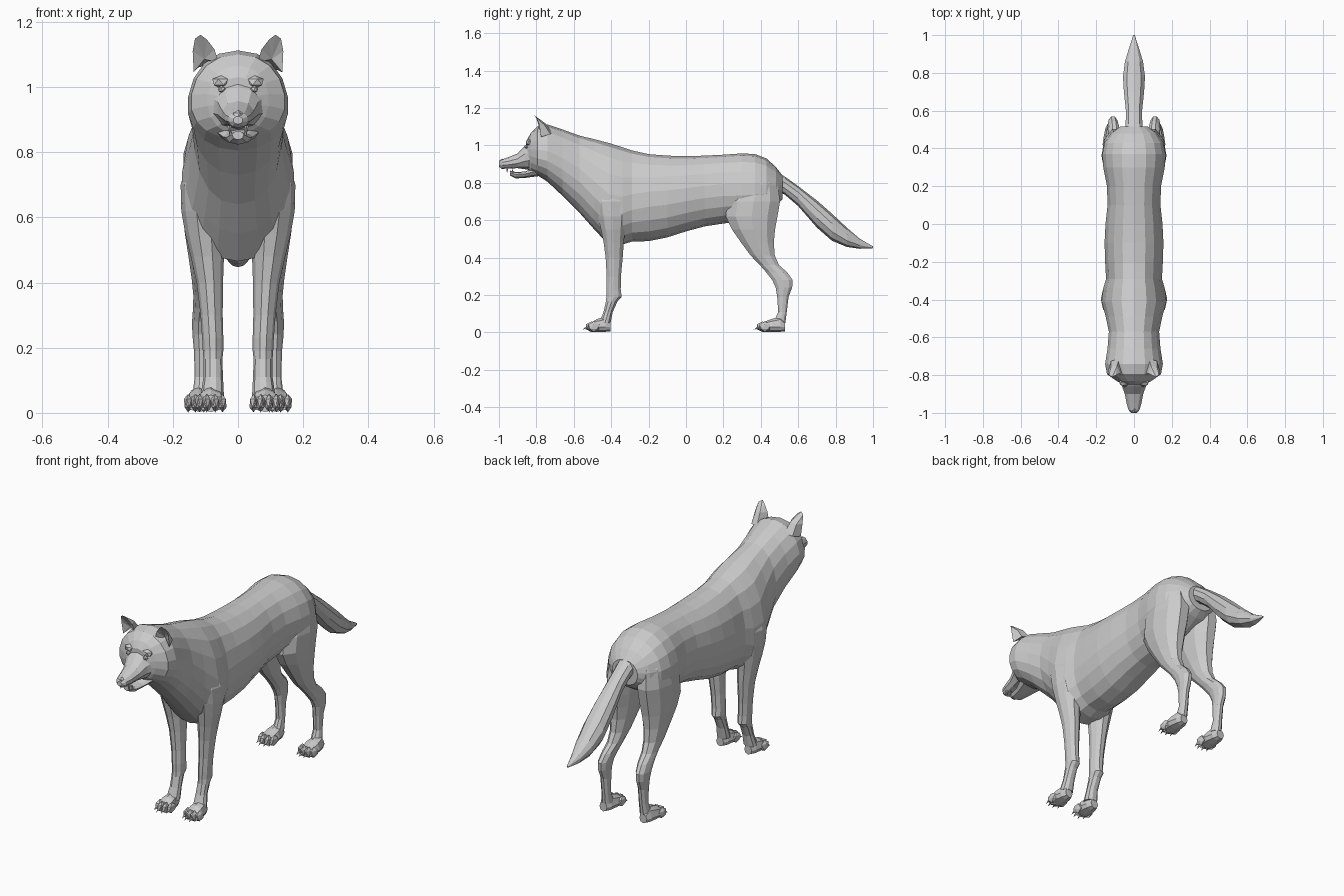
import bpy, bmesh, math
from mathutils import Vector, Matrix


def make_object(name, bm, mirror=False):
    bmesh.ops.recalc_face_normals(bm, faces=bm.faces[:])
    mesh = bpy.data.meshes.new(name)
    bm.to_mesh(mesh)
    bm.free()
    ob = bpy.data.objects.new(name, mesh)
    bpy.context.scene.collection.objects.link(ob)
    if mirror:
        ob.modifiers.new("mirror", "MIRROR").use_mirror_merge = False
    return ob


def loft(bm, rings):
    """Skin closed rings of points and cap both ends."""
    loops = [[bm.verts.new(p) for p in ring] for ring in rings]
    n = len(loops[0])
    for a, b in zip(loops, loops[1:]):
        for i in range(n):
            j = (i + 1) % n
            bm.faces.new((a[i], a[j], b[j], b[i]))
    bm.faces.new(loops[0])
    bm.faces.new(loops[-1])


def egg_ring(y, top, mid, bottom, w, n, cx=0.0):
    """Upright egg-shaped section, widest at height mid."""
    ring = []
    for i in range(n):
        a = 2 * math.pi * i / n
        s, c = math.sin(a), math.cos(a)
        h = top - mid if c > 0 else mid - bottom
        ring.append((cx + w * math.copysign(abs(s) ** 0.9, s), y, mid + h * c))
    return ring


def flat_ring(z, y0, y1, x0, x1, n=10):
    """Level oval section of a leg."""
    return [((x0 + x1) / 2 + (x1 - x0) / 2 * math.cos(2 * math.pi * i / n),
             (y0 + y1) / 2 + (y1 - y0) / 2 * math.sin(2 * math.pi * i / n), z)
            for i in range(n)]


def blob(bm, center, size, sub=1):
    m = Matrix.Translation(center) @ Matrix.Diagonal((*size, 1))
    bmesh.ops.create_icosphere(bm, subdivisions=sub, radius=1, matrix=m)


def cone(bm, base, tip, r):
    base, tip = Vector(base), Vector(tip)
    d = tip - base
    m = Matrix.Translation((base + tip) / 2) @ d.to_track_quat("Z", "Y").to_matrix().to_4x4()
    bmesh.ops.create_cone(bm, cap_ends=True, segments=5, radius1=r, radius2=0,
                          depth=d.length, matrix=m)


def egg_part(name, sections, n):
    bm = bmesh.new()
    loft(bm, [egg_ring(*s, n) for s in sections])
    return make_object(name, bm)


# Trunk, neck and skull: y, top, widest height, bottom, half width
egg_part("body", [
    (-.85, 1.03, .96, .875, .06), (-.83, 1.065, .96, .855, .095),
    (-.795, 1.10, .95, .84, .145), (-.74, 1.112, .94, .805, .155),
    (-.66, 1.085, .90, .73, .142), (-.57, 1.052, .84, .64, .135),
    (-.49, 1.033, .76, .55, .152), (-.41, 1.012, .68, .465, .174),
    (-.34, .99, .67, .47, .165), (-.29, .973, .69, .485, .15),
    (-.2, .953, .71, .488, .155), (-.1, .945, .72, .508, .158),
    (0, .942, .735, .54, .153), (.1, .945, .75, .567, .142),
    (.2, .95, .76, .582, .145), (.3, .957, .76, .595, .165),
    (.37, .953, .76, .62, .17), (.43, .93, .76, .65, .158),
    (.48, .885, .77, .68, .125), (.515, .84, .775, .71, .075)], 18)

# Muzzle and lower jaw, held slightly open
egg_part("muzzle", [
    (-.80, 1.05, .95, .865, .10), (-.86, 1.0, .935, .872, .066),
    (-.90, .957, .915, .878, .051), (-.95, .937, .905, .876, .041),
    (-.985, .924, .902, .874, .03), (-1.0, .91, .898, .886, .015)], 10)
egg_part("lower_jaw", [
    (-.79, .89, .865, .835, .07), (-.86, .86, .847, .826, .046),
    (-.91, .857, .845, .823, .036), (-.94, .865, .853, .838, .018)], 8)

# Nose pad
bm = bmesh.new()
blob(bm, (0, -.983, .912), (.021, .017, .017))
make_object("nose", bm)

# Fangs
bm = bmesh.new()
cone(bm, (.026, -.955, .882), (.026, -.957, .85), .007)
cone(bm, (.022, -.925, .85), (.024, -.93, .878), .006)
make_object("fangs", bm, mirror=True)

# Brow ridges and eyes
bm = bmesh.new()
blob(bm, (.052, -.838, 1.015), (.03, .022, .02))
blob(bm, (.05, -.852, .993), (.014, .012, .011))
make_object("brows_and_eyes", bm, mirror=True)

# Ears: an outline facing forward, a hollow front and a rounded back
bm = bmesh.new()
outline = [(.06, -.785, 1.075), (.072, -.79, 1.115), (.095, -.80, 1.145), (.115, -.81, 1.16),
           (.132, -.80, 1.148), (.139, -.785, 1.11), (.136, -.775, 1.045)]
rim = [bm.verts.new(p) for p in outline]
hollow = bm.verts.new((.103, -.762, 1.085))
back = [bm.verts.new(p) for p in ((.08, -.715, 1.07), (.122, -.725, 1.06))]
ridge = [bm.verts.new(p) for p in ((.09, -.752, 1.118), (.122, -.757, 1.11))]
for a, b in zip(rim, rim[1:]):
    bm.faces.new((a, b, hollow))
for f in ((rim[0], rim[1], ridge[0], back[0]), (rim[1], rim[2], ridge[0]),
          (rim[2], rim[3], ridge[0]), (ridge[0], rim[3], ridge[1]),
          (rim[3], rim[4], ridge[1]), (rim[4], rim[5], ridge[1]),
          (rim[5], rim[6], back[1], ridge[1]), (ridge[0], ridge[1], back[1], back[0]),
          (rim[0], back[0], back[1], rim[6], hollow)):
    bm.faces.new(f)
make_object("ears", bm, mirror=True)

# Bushy tail
egg_part("tail", [
    (.47, .865, .82, .765, .055), (.53, .832, .785, .735, .046),
    (.60, .782, .735, .675, .045), (.70, .705, .635, .56, .056),
    (.78, .635, .56, .49, .061), (.86, .56, .505, .457, .05),
    (.93, .50, .473, .447, .028), (1.0, .46, .455, .45, .004)], 10)


def leg(name, sections):
    bm = bmesh.new()
    loft(bm, [flat_ring(*s) for s in sections])
    return make_object(name, bm, mirror=True)


def paw(name, cx, heel, toe):
    """Wedge-shaped foot with four toes and claws."""
    bm = bmesh.new()
    mid = heel - .07
    loft(bm, [egg_ring(heel, .055, .03, .006, .022, 8, cx),
              egg_ring(heel - .025, .085, .03, .003, .034, 8, cx),
              egg_ring(mid, .072, .03, .003, .043, 8, cx),
              egg_ring(toe + .05, .055, .028, .003, .042, 8, cx)])
    for i, dx in enumerate((-.035, -.013, .013, .035)):
        y = toe + (.047 if i in (1, 2) else .06)
        blob(bm, (cx + dx, y, .03), (.0145, .035, .0285))
        cone(bm, (cx + dx, y - .022, .028), (cx + dx * 1.05, y - .047, .014), .007)
    make_object(name, bm, mirror=True)


# Front legs: height, front, back, inner, outer
leg("front_legs", [
    (.80, -.46, -.33, .06, .145), (.70, -.49, -.305, .045, .176),
    (.62, -.475, -.31, .04, .174), (.55, -.458, -.322, .04, .162),
    (.48, -.443, -.33, .043, .145), (.40, -.432, -.336, .046, .127),
    (.30, -.426, -.346, .047, .115), (.23, -.428, -.347, .045, .11),
    (.19, -.428, -.342, .045, .108), (.165, -.43, -.365, .048, .106),
    (.11, -.442, -.39, .046, .106), (.05, -.465, -.402, .043, .115)])
paw("front_paws", .083, -.405, -.553)

# Hind legs with thigh and hock
leg("hind_legs", [
    (.87, .31, .45, .03, .13), (.80, .26, .495, .012, .158),
    (.70, .215, .51, .008, .172), (.62, .205, .496, .012, .17),
    (.55, .24, .482, .025, .163), (.48, .29, .474, .042, .152),
    (.41, .343, .478, .056, .142), (.36, .392, .50, .066, .137),
    (.32, .427, .545, .074, .138), (.28, .458, .573, .082, .141),
    (.24, .477, .57, .085, .14), (.19, .486, .55, .087, .135),
    (.11, .492, .54, .088, .133), (.05, .465, .533, .085, .14)])
paw("hind_paws", .118, .53, .362)
